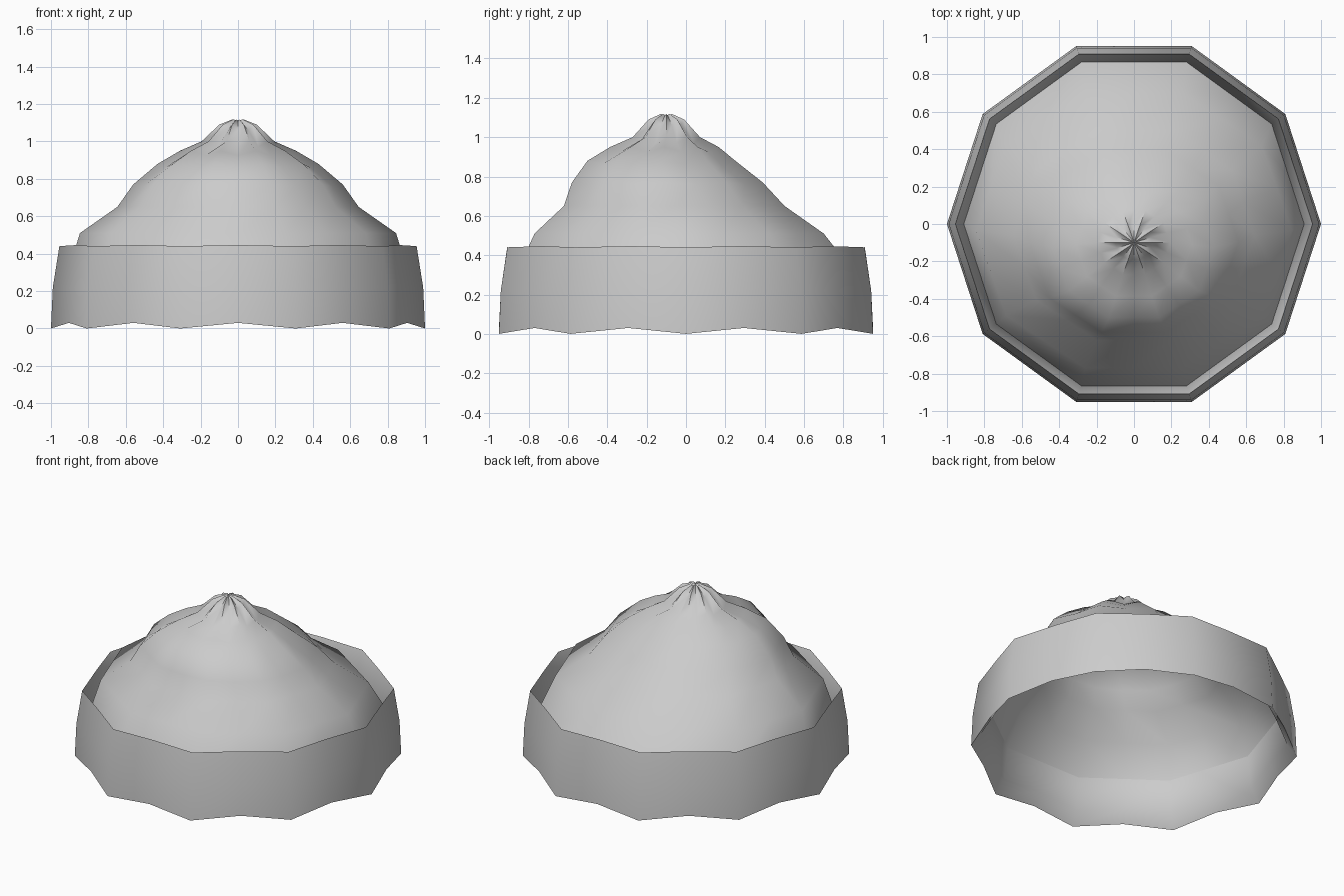
import bpy, bmesh, math

if "Cube" in bpy.data.objects:
    bpy.data.objects.remove(bpy.data.objects["Cube"])

SIDES = 20  # ten corners plus the middle of each side


def ring(bm, rx, ry, cy, z, mid_dz):
    """Ten-sided ring; side midpoints are shifted in z by mid_dz."""
    verts = []
    for i in range(SIDES):
        a = i * 2 * math.pi / SIDES
        k = math.cos(math.pi / 10) if i % 2 else 1.0
        dz = mid_dz if i % 2 else 0.0
        verts.append(bm.verts.new((rx * k * math.cos(a), cy + ry * k * math.sin(a), z + dz)))
    return verts


def bridge(bm, a, b):
    for i in range(SIDES):
        j = (i + 1) % SIDES
        bm.faces.new((a[i], a[j], b[j], b[i]))


def loft(name, profile, closed=False, tip=None, angle=40):
    bm = bmesh.new()
    rings = [ring(bm, *p) for p in profile]
    for a, b in zip(rings, rings[1:]):
        bridge(bm, a, b)
    if closed:
        bridge(bm, rings[-1], rings[0])
    if tip:
        t = bm.verts.new(tip)
        for i in range(SIDES):
            bm.faces.new((rings[-1][i], rings[-1][(i + 1) % SIDES], t))
    mesh = bpy.data.meshes.new(name)
    bm.to_mesh(mesh)
    bm.free()
    ob = bpy.data.objects.new(name, mesh)
    bpy.context.collection.objects.link(ob)
    bpy.ops.object.select_all(action='DESELECT')
    ob.select_set(True)
    bpy.context.view_layer.objects.active = ob
    bpy.ops.object.shade_smooth_by_angle(angle=math.radians(angle))
    return ob


# Turned-up band: outer wall, rim, inner fold, inner wall and bottom lip
loft("hat_band", [
    (1.00, 1.00, 0, 0.00, 0.03),
    (0.99, 0.99, 0, 0.22, 0.0),
    (0.955, 0.955, 0, 0.44, 0.006),
    (0.91, 0.91, 0, 0.30, 0.0),
    (0.94, 0.94, 0, 0.085, 0.02),
], closed=True)

# Knitted crown: slouches to the front and gathers to a point
loft("hat_crown", [
    (0.91, 0.91, 0, 0.30, 0.0),
    (0.845, 0.773, -0.035, 0.51, 0.0),
    (0.645, 0.59, -0.06, 0.65, 0.0),
    (0.56, 0.51, -0.095, 0.77, -0.01),
    (0.43, 0.395, -0.125, 0.88, -0.02),
    (0.31, 0.29, -0.11, 0.95, -0.025),
    (0.195, 0.18, -0.10, 1.00, -0.03),
    (0.10, 0.095, -0.10, 1.09, -0.03),
    (0.03, 0.03, -0.10, 1.118, -0.01),
], tip=(0, -0.10, 1.11), angle=60)
